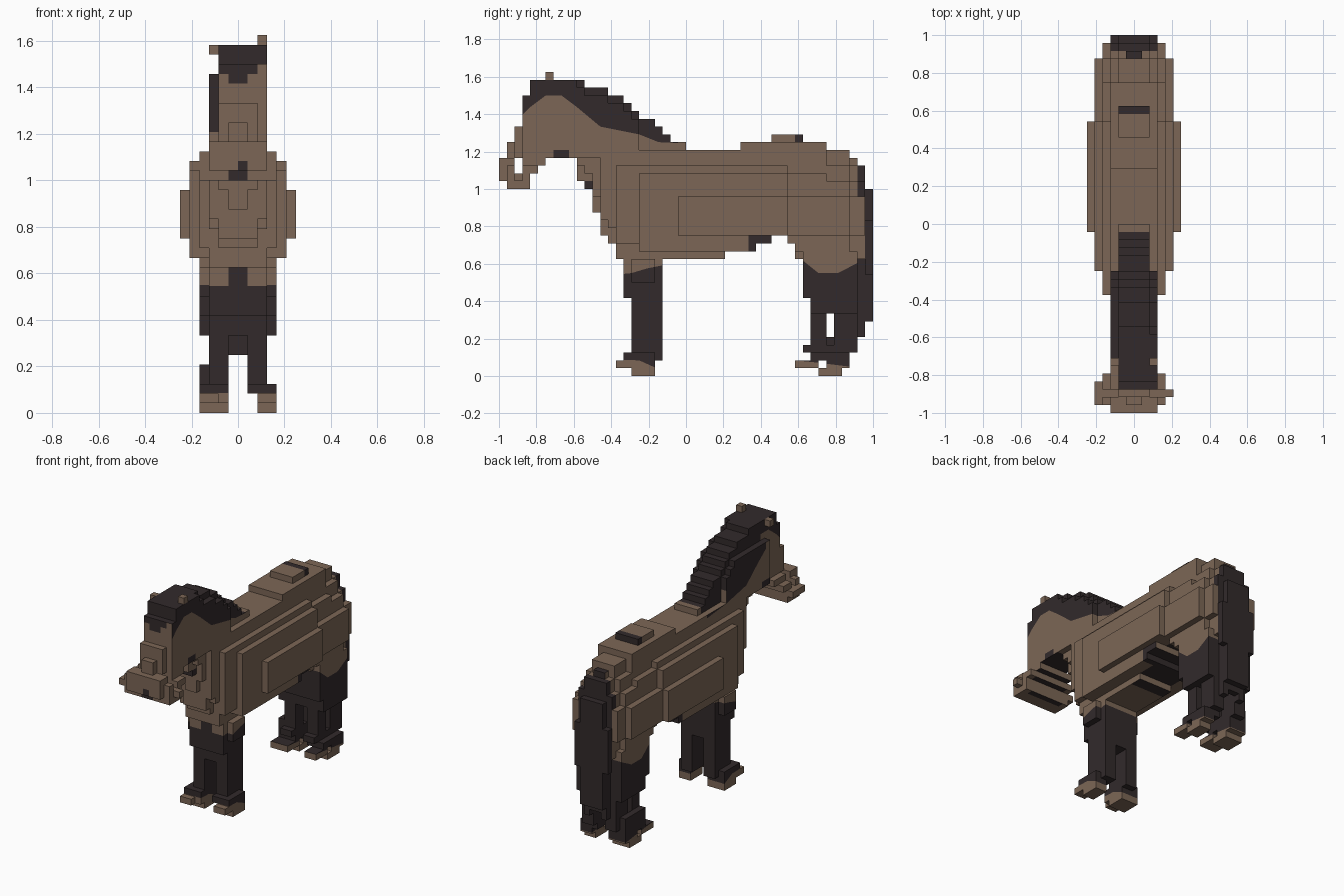
import bpy, bmesh
from mathutils import Vector

if "Cube" in bpy.data.objects:
    bpy.data.objects.remove(bpy.data.objects["Cube"])

U = 1 / 24  # edge length of one block


def material(name, rgb):
    m = bpy.data.materials.new(name)
    m.use_nodes = True
    m.diffuse_color = (*rgb, 1)
    bsdf = m.node_tree.nodes["Principled BSDF"]
    bsdf.inputs["Base Color"].default_value = (*rgb, 1)
    bsdf.inputs["Roughness"].default_value = 0.9
    return m


MATS = [material("brown_coat", (0.202, 0.134, 0.093)),
        material("dark_hair", (0.032, 0.023, 0.024))]


def step(table, t):
    """Value of the last step that starts at or before t."""
    return [v for s, v in table if s <= t][-1]


def line(points, t):
    """Straight-line interpolation along a list of points."""
    for (a, va), (b, vb) in zip(points, points[1:]):
        if a <= t <= b:
            return va + (vb - va) * (t - a) / (b - a)
    return 99


def box(x0, x1, j0, j1, k0, k1, mirror=True):
    cells = {(i, j, k) for i in range(x0, x1) for j in range(j0, j1) for k in range(k0, k1)}
    return cells | {(-1 - i, j, k) for i, j, k in cells} if mirror else cells


def solid(j0, j1, bottom, top, half):
    """Side outline given by step tables, with a half width for each (j, k)."""
    cells = set()
    for j in range(j0, j1):
        for k in range(step(bottom, j), step(top, j)):
            cells |= box(0, half(j, k), j, j + 1, k, k + 1)
    return cells


# Torso: stepped barrel with a rounded chest and a raised, rounded croup
torso_top = [(-14, 28), (0, 29), (7, 30), (11, 31), (15, 30), (18, 29), (21, 28), (22, 27)]
torso_bottom = [(-14, 25), (-13, 24), (-12, 21), (-11, 18), (-10, 17), (-9, 15), (5, 16),
                (9, 17), (11, 18), (13, 17), (14, 15)]
width_by_height = [(15, 3), (16, 5), (18, 6), (23, 5), (26, 4), (27, 3), (30, 2)]
width_by_length = [(-14, 2), (-11, 3), (-9, 4), (-6, 5), (-1, 6), (13, 5), (21, 4)]


def torso_width(j, k):
    rounding = 0
    if j < -6:
        rounding = int(k - step(torso_bottom, j) < 2)
    elif j >= 18:
        rounding = step([(15, 1), (18, 0), (23, 1), (25, 2), (27, 3)], k)
    elif j >= 13:
        rounding = step([(15, 1), (18, 0), (23, 1), (26, 2)], k)
    return min(step(width_by_height, k), step(width_by_length, j) - rounding)


torso = solid(-14, 23, torso_bottom, torso_top, torso_width)

# Neck with the mane ridge, a little narrower on one side near the top
neck_top = [(-17, 38), (-13, 37), (-10, 36), (-8, 35), (-7, 34), (-6, 33), (-4, 32),
            (-3, 31), (-2, 30)]


def neck_width(j, k):
    ridge = k >= step(neck_top, j) - 1 and j >= -14
    return 2 if ridge or (j >= -6 and k > 28) else 3


neck = solid(-17, 0, [(-17, 28)], neck_top, neck_width) - box(-3, -2, -17, 0, 35, 38, False)

# Head with a wide, slightly lopsided muzzle and an open mouth
head_top = [(-24, 28), (-23, 30), (-22, 32), (-21, 36), (-20, 38)]
head_bottom = [(-24, 25), (-23, 24), (-20, 26), (-19, 27), (-18, 28)]


def head_width(j, k):
    if -24 < j < -19 and k < 27:
        return 5 if k == 25 and j < -20 else 4
    if j < -21 and k >= 28:
        return 1 if j == -23 else 2
    return 3


head = (solid(-24, -17, head_bottom, head_top, head_width) - box(0, 6, -22, -21, 26, 28)
        - box(-3, -2, -22, -17, 28, 38, False)
        - box(4, 5, -23, -22, 25, 26, False) - box(4, 5, -21, -20, 25, 26, False))

# Ears
ears = box(2, 3, -18, -17, 38, 39, False) | box(-3, -2, -18, -17, 37, 38, False)

# Legs, joined at the top and split lower down
front_legs = (box(0, 3, -8, -3, 10, 15) | box(0, 3, -7, -3, 8, 10) | box(1, 3, -7, -3, 2, 8)
              | box(3, 4, -7, -4, 12, 15))
front_hooves = (box(1, 4, -8, -4, 1, 3) | box(2, 4, -9, -8, 1, 2) | box(1, 4, -7, -4, 0, 1)
                ) - box(1, 2, -9, -3, 0, 2, False)
hind_legs = (box(0, 4, 15, 22, 10, 16) | box(0, 4, 16, 22, 8, 10) | box(1, 3, 16, 18, 4, 8)
             | box(1, 3, 19, 22, 4, 8) | box(1, 3, 15, 22, 3, 4) | box(1, 4, 16, 21, 2, 3)
             | box(-4, -3, 16, 21, 3, 5, False))
hind_hooves = (box(1, 4, 14, 17, 1, 2) | box(1, 4, 18, 21, 1, 2) | box(1, 4, 17, 20, 0, 1)
               ) - box(1, 2, 14, 21, 0, 2, False)

# Tail, fullest halfway down
tail = (box(0, 2, 23, 24, 20, 24) | box(0, 3, 23, 24, 13, 20) | box(0, 2, 23, 24, 7, 13)
        | box(0, 2, 22, 23, 6, 15) | box(1, 2, 22, 23, 5, 6))

PARTS = {"torso": torso, "neck": neck, "head": head, "ears": ears,
         "front_legs": front_legs, "front_hooves": front_hooves,
         "hind_legs": hind_legs, "hind_hooves": hind_hooves, "tail": tail}
FILLED = set().union(*PARTS.values())

# Slanted colour borders along the side: (y, z) points in blocks
MANE = [(-24, 31), (-22, 32.5), (-20, 34.5), (-18, 36), (-16, 36), (-14, 34.5), (-11, 32),
        (-6, 31), (-3.5, 30), (-1, 29.9), (-0.9, 30.5), (0, 31)]
DRAPED_MANE = [(-16, 34), (-14, 32.5), (-11, 30), (-6, 29), (-1, 28.5)]
BORDERS = {"neck": [MANE, DRAPED_MANE], "head": [MANE],
           "front_legs": [[(-9, 13), (-7, 13.2), (-5, 13.8), (-3, 14.2)]],
           "hind_legs": [[(15, 14.8), (17, 13.2), (19.5, 13.2), (22, 14.5)]],
           "front_hooves": [[(-9, 2.1), (-6, 2), (-4, 1.1)]],
           "hind_hooves": [[(14, 2), (17, 1.7), (21, 1.2)]]}


def is_dark(part, c, n):
    x, y, z = abs(c.x), c.y, c.z
    if part == "tail":
        return True
    if part in ("front_legs", "hind_legs"):          # stockings
        return z < line(BORDERS[part][0], y) or (y < -7.5 and n.y < 0 and x < 1)
    if part in ("front_hooves", "hind_hooves"):      # dark pasterns
        return z > line(BORDERS[part][0], y)
    if part in ("head", "neck"):
        if n.y < 0 and y <= -20:                     # forelock and mouth
            return z > 33.8 + x or (y < -22 and x < 1 and (z < 25 or z < 26 and c.x > 0))
        if c.x < -2 and z > 29 and (n.y < 0 or n.z > 0):  # mane lock beside the face
            return True
        if n.z < 0 and -21 < y < -14 and x < 3:      # jaw underside
            return True
        if z < 28.9 and -17 < y < -15:               # throat patch
            return True
        if c.x < -1.9 and n.x < 0 and z > line(DRAPED_MANE, y):
            return True
        return z > line(MANE, y)                     # mane
    if part == "torso":
        if y >= 23 and x < 3 or y > 22 and z > 23:   # tail root
            return True
        if z > 26.5 and y > 21 and x < y - 20.7:
            return True
        if z > 30 and 14 <= y <= 15:                 # croup mark
            return True
        if 8 < y < 11 and z < 18:                    # belly patch
            return True
        if z < 18.5 and 3 < y < 12 and x < 3 and n.z < 0:
            return True
        return y < -12 and 24 <= z < 25 and x < 2.1  # chest mark
    return False


AXES = [Vector((1, 0, 0)), Vector((0, 1, 0)), Vector((0, 0, 1))]


def cut_border(bm, points):
    """Split the faces along a slanted colour border."""
    for (a, va), (b, vb) in zip(points, points[1:]):
        faces = [f for f in bm.faces if a <= f.calc_center_median().y <= b]
        edges = {e for f in faces for e in f.edges}
        verts = {v for f in faces for v in f.verts}
        bmesh.ops.bisect_plane(bm, geom=[*verts, *edges, *faces], dist=1e-4,
                               plane_co=(0, a, va), plane_no=(0, va - vb, b - a))


def build(name, cells):
    """Draw only the outer sides of the blocks of one part."""
    bm = bmesh.new()
    corners = {}

    def vert(p):
        key = tuple(round(v) for v in p)
        if key not in corners:
            corners[key] = bm.verts.new(key)
        return corners[key]

    for cell in sorted(cells):
        mid = Vector(cell) + Vector((0.5, 0.5, 0.5))
        for a in range(3):
            for s in (1, -1):
                n = AXES[a] * s
                if tuple(round(v) for v in Vector(cell) + n) in FILLED:
                    continue
                u, v = AXES[(a + 1) % 3] / 2, AXES[(a + 2) % 3] / 2 * s
                c = mid + n / 2
                bm.faces.new([vert(p) for p in (c - u - v, c + u - v, c + u + v, c - u + v)])
    for points in BORDERS.get(name, []):
        cut_border(bm, points)
    bm.normal_update()
    for f in bm.faces:
        f.material_index = int(is_dark(name, f.calc_center_median(), f.normal))
    bmesh.ops.scale(bm, vec=(U, U, U), verts=bm.verts)
    mesh = bpy.data.meshes.new(name)
    bm.to_mesh(mesh)
    bm.free()
    for m in MATS:
        mesh.materials.append(m)
    bpy.context.scene.collection.objects.link(bpy.data.objects.new(name, mesh))


# Each block belongs to the first part that holds it
taken = set()
for part_name, part_cells in PARTS.items():
    build(part_name, part_cells - taken)
    taken |= part_cells
